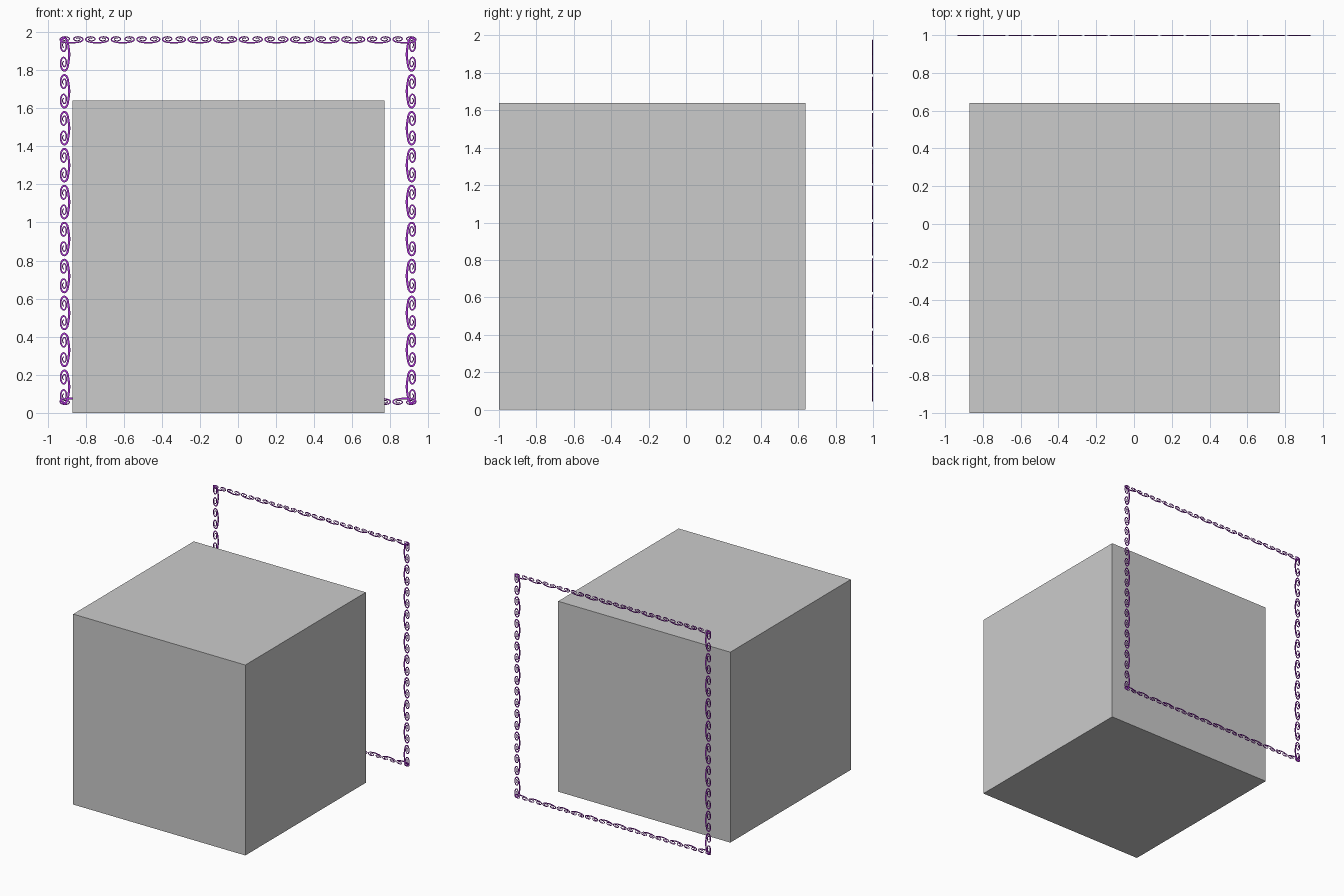
import bpy, math

if "Cube" in bpy.data.objects:
    bpy.data.objects.remove(bpy.data.objects["Cube"])

purple = bpy.data.materials.new("purple")
purple.diffuse_color = (0.42, 0.03, 0.68, 1)
purple.use_nodes = True
purple.node_tree.nodes["Principled BSDF"].inputs["Base Color"].default_value = purple.diffuse_color

# Plain block
bpy.ops.mesh.primitive_cube_add(size=1.64, location=(-0.05, -0.18, 0.82))
bpy.context.object.name = "block"


def scroll_points():
    """C-scroll centre line along x: bowed back and a spiral at each end."""
    uc, vc, ru, rv = 0.043, 0.004, 0.043, 0.023
    half = []
    for i in range(5):
        f = i / 5
        half.append((uc * f, vc - rv - 0.004 * (1 - f * f), 0.0075 - 0.0015 * f))
    n = 36
    for i in range(n + 1):
        f = i / n
        t = f * 3.5 * math.pi
        s = 1 - 0.82 * f
        half.append((uc + ru * s * math.sin(t), vc - rv * s * math.cos(t),
                     0.006 - 0.0035 * f))
    return [(-u, v, r) for u, v, r in reversed(half[1:])] + half


# Master scroll: tapered flattened tube in the xz plane
curve = bpy.data.curves.new("scroll_path", "CURVE")
curve.dimensions = "3D"
curve.bevel_depth = 1.0
curve.bevel_resolution = 1
curve.use_fill_caps = True
pts = scroll_points()
spline = curve.splines.new("POLY")
spline.points.add(len(pts) - 1)
for p, (u, v, r) in zip(spline.points, pts):
    p.co = (u, 0, v, 1)
    p.radius = r
tmp = bpy.data.objects.new("scroll_tmp", curve)
bpy.context.collection.objects.link(tmp)
bpy.context.view_layer.update()
mesh = bpy.data.meshes.new_from_object(tmp.evaluated_get(bpy.context.evaluated_depsgraph_get()))
bpy.data.objects.remove(tmp)
mesh.materials.clear()
mesh.materials.append(purple)
for f in mesh.polygons:
    f.use_smooth = True


def scroll(name, x, z, angle, su, sv):
    ob = bpy.data.objects.new(name, mesh)
    ob.location = (x, 0.997, z)
    ob.rotation_euler = (0, angle, 0)
    ob.scale = (su, 0.4, sv)
    bpy.context.collection.objects.link(ob)


# Upright sides: scroll backs face inward
for i in range(10):
    z = 0.137 + i * 0.194
    scroll("left_border_scroll", -0.91, z, -math.pi / 2, 1.06, 1)
    scroll("right_border_scroll", 0.91, z, math.pi / 2, 1.06, 1)

# Top and bottom rows
for i in range(14):
    x = (i - 6.5) * 0.1345
    scroll("top_border_scroll", x, 1.96, 0, 0.74, 0.7)
    scroll("bottom_border_scroll", x, 0.06, math.pi, 0.74, 0.7)
